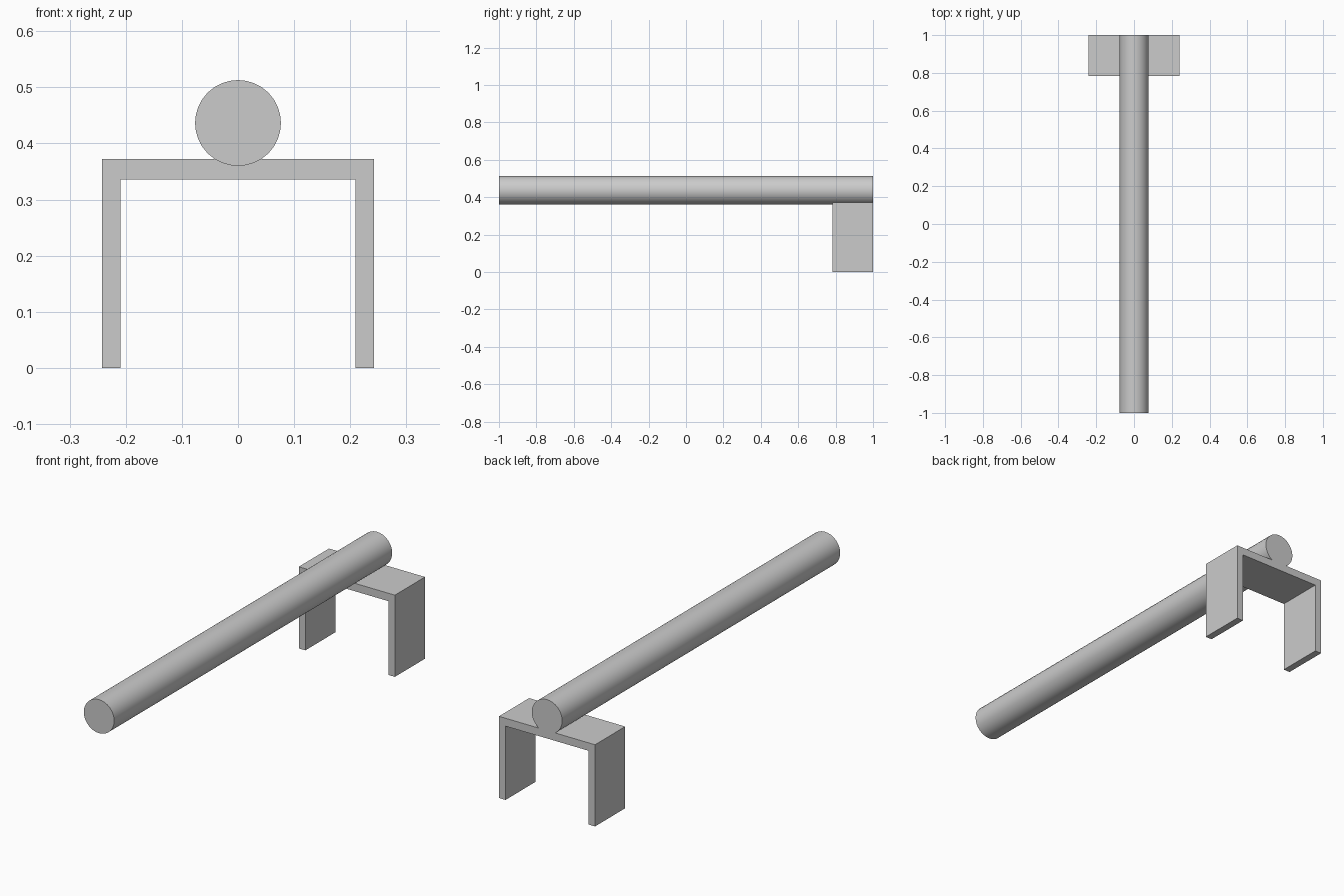
import bpy, bmesh, math

if "Cube" in bpy.data.objects:
    bpy.data.objects.remove(bpy.data.objects["Cube"])

# Round barrel lying along y
bpy.ops.mesh.primitive_cylinder_add(vertices=32, radius=0.0765, depth=2.0,
                                    location=(0, 0, 0.4365),
                                    rotation=(math.pi / 2, 0, 0))
barrel = bpy.context.object
barrel.name = "long_bar"
bpy.ops.object.shade_smooth_by_angle(angle=math.radians(30))

# U-shaped bracket: front profile extruded along y under the rear end
HALF_W, INNER_W = 0.242, 0.209
TOP, UNDER = 0.372, 0.336
Y_FRONT, Y_BACK = 0.783, 1.0
half = [(HALF_W, TOP), (HALF_W, 0), (INNER_W, 0), (INNER_W, UNDER)]
profile = half + [(-x, z) for x, z in reversed(half)]

bm = bmesh.new()
face = bm.faces.new([bm.verts.new((x, Y_FRONT, z)) for x, z in profile])
ext = bmesh.ops.extrude_face_region(bm, geom=[face], use_keep_orig=True)
moved = [v for v in ext["geom"] if isinstance(v, bmesh.types.BMVert)]
bmesh.ops.translate(bm, verts=moved, vec=(0, Y_BACK - Y_FRONT, 0))
bmesh.ops.recalc_face_normals(bm, faces=bm.faces)
mesh = bpy.data.meshes.new("support_bracket")
bm.to_mesh(mesh)
bm.free()
bpy.context.collection.objects.link(bpy.data.objects.new("support_bracket", mesh))
